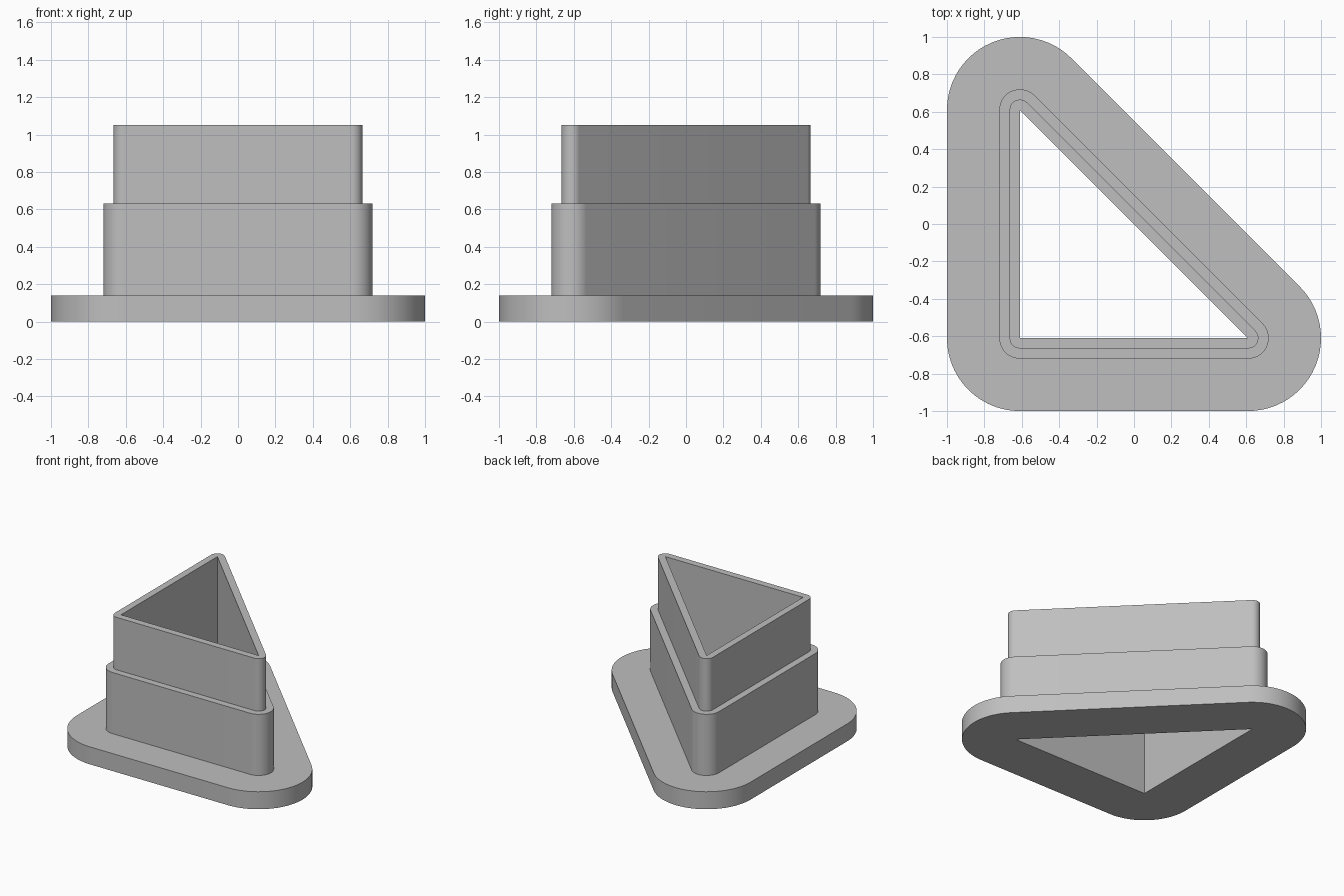
import bpy, bmesh, math

cube = bpy.data.objects.get("Cube")
if cube:
    bpy.data.objects.remove(cube, do_unlink=True)

# Plain grey material
grey = bpy.data.materials.new("grey")
grey.use_nodes = True
colour = (0.52, 0.52, 0.52, 1)
grey.diffuse_color = colour
grey.node_tree.nodes["Principled BSDF"].inputs["Base Color"].default_value = colour

# Right triangle of the opening: corner x, y and the arc (degrees) around it
LEG = 0.61
CORNERS = [(-LEG, -LEG, 180, 270), (LEG, -LEG, 270, 405), (-LEG, LEG, 45, 180)]
STEPS = 24

# Heights of the flange, lower wall and upper wall
FLANGE, LOWER, UPPER = 0.14, 0.63, 1.05

# Stepped wall section: distance out from the opening, height
SECTION = [(0, 0), (0.39, 0), (0.39, FLANGE), (0.11, FLANGE),
           (0.11, LOWER), (0.055, LOWER), (0.055, UPPER), (0, UPPER)]


def rounded_triangle(bm, offset, z):
    """Ring of vertices around the opening, rounded by its offset."""
    ring = []
    for x, y, start, end in CORNERS:
        for i in range(STEPS + 1):
            a = math.radians(start + (end - start) * i / STEPS)
            ring.append(bm.verts.new((x + offset * math.cos(a),
                                      y + offset * math.sin(a), z)))
    return ring


# Sweep the section around the triangle as one closed, hollow body
bm = bmesh.new()
rings = [rounded_triangle(bm, offset, z) for offset, z in SECTION]
count = len(rings[0])
for r, ring in enumerate(rings):
    following = rings[(r + 1) % len(rings)]
    for i in range(count):
        j = (i + 1) % count
        bm.faces.new((ring[i], ring[j], following[j], following[i]))

# Collapse the sharp inner corners
bmesh.ops.remove_doubles(bm, verts=bm.verts, dist=0.0001)
bmesh.ops.recalc_face_normals(bm, faces=bm.faces)

mesh = bpy.data.meshes.new("stepped_triangular_sleeve")
bm.to_mesh(mesh)
bm.free()
mesh.materials.append(grey)
sleeve = bpy.data.objects.new("stepped_triangular_sleeve", mesh)
bpy.context.collection.objects.link(sleeve)

# Smooth rounded corners, crisp step edges
bpy.ops.object.select_all(action='DESELECT')
sleeve.select_set(True)
bpy.context.view_layer.objects.active = sleeve
bpy.ops.object.shade_smooth_by_angle(angle=math.radians(30))
